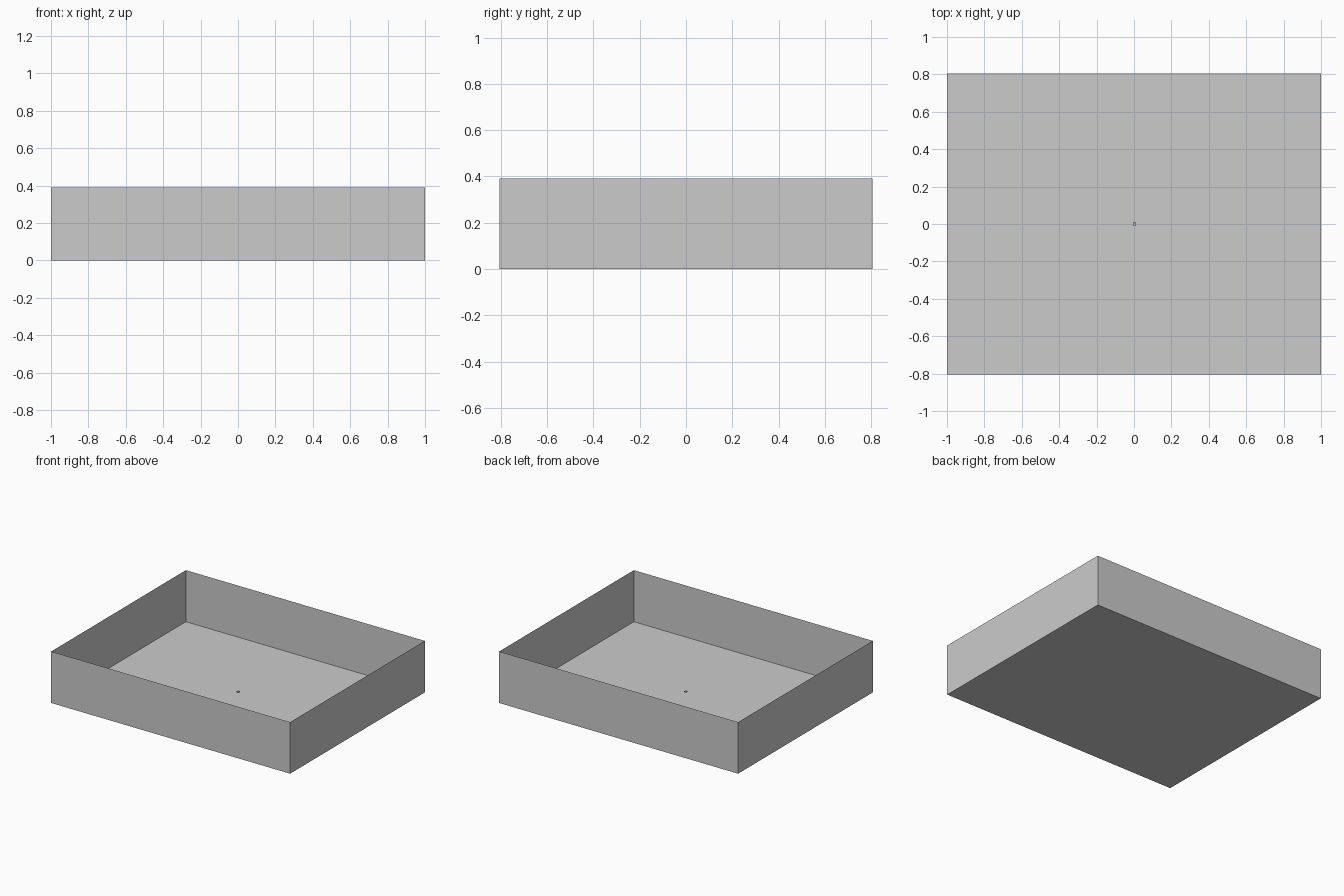
import bpy, bmesh
from mathutils import Matrix

if "Cube" in bpy.data.objects:
    bpy.data.objects.remove(bpy.data.objects["Cube"])


def box(name, size, base, open_top=False):
    """Box standing on base; optionally without its top face."""
    bm = bmesh.new()
    bmesh.ops.create_cube(bm, size=1)
    if open_top:
        top = [f for f in bm.faces if f.normal.z > 0.5]
        bmesh.ops.delete(bm, geom=top, context='FACES_ONLY')
    place = Matrix.Translation((base[0], base[1], base[2] + size[2] / 2))
    bm.transform(place @ Matrix.Diagonal((*size, 1)))
    mesh = bpy.data.meshes.new(name)
    bm.to_mesh(mesh)
    bm.free()
    obj = bpy.data.objects.new(name, mesh)
    bpy.context.collection.objects.link(obj)
    return obj


# Open tray with single-sheet floor and walls
box("tray", (2.0, 1.61, 0.39), (0, 0, 0), open_top=True)

# Tiny speck just above the middle of the floor
box("centre_speck", (0.016, 0.014, 0.008), (0.002, 0, 0.042))
